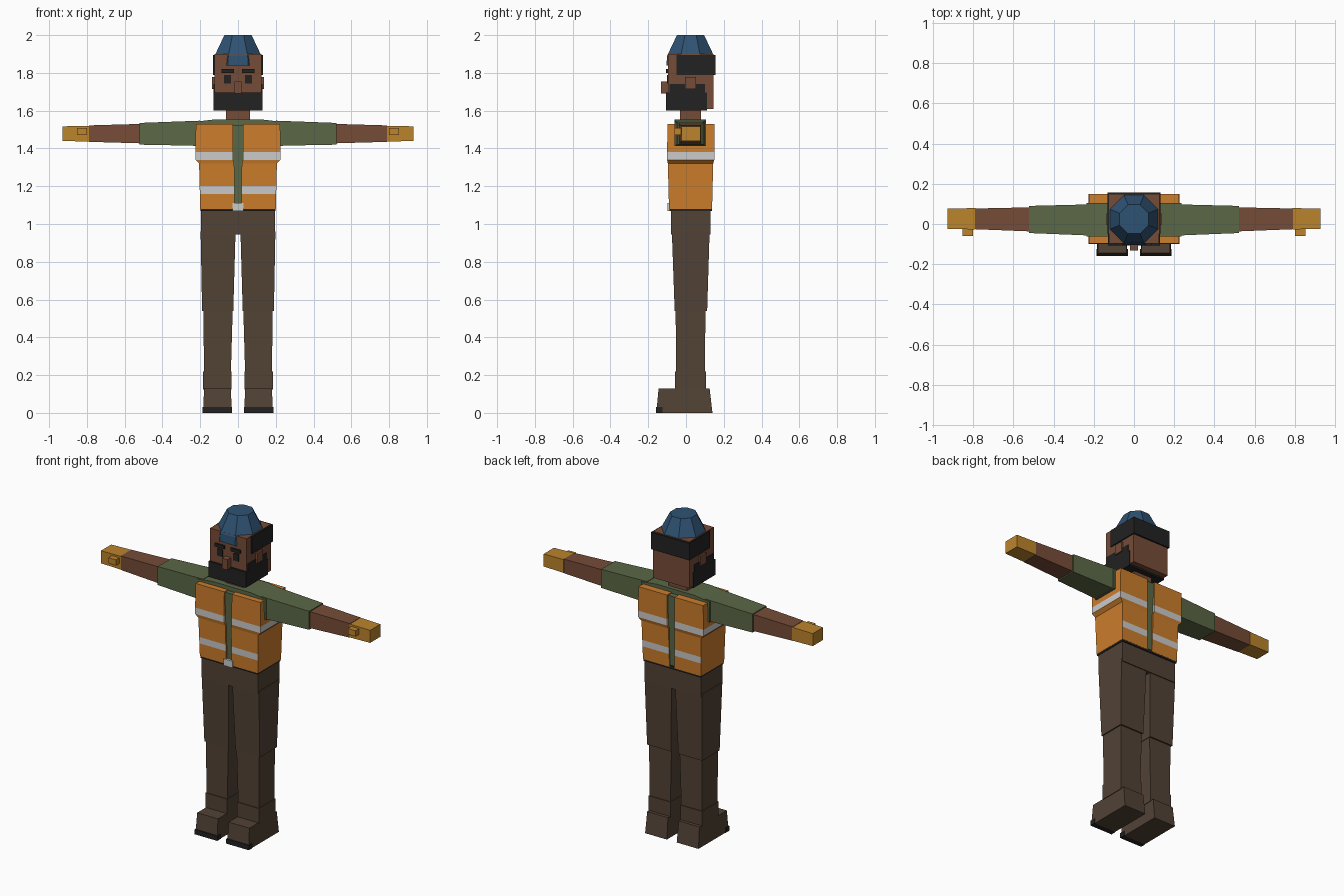
import bpy, bmesh, math

cube = bpy.data.objects.get("Cube")
if cube:
    bpy.data.objects.remove(cube, do_unlink=True)


def material(name, r, g, b):
    """Flat material from 0-255 sRGB values, stored linear."""
    lin = [((c / 255 + 0.055) / 1.055) ** 2.4 for c in (r, g, b)] + [1.0]
    m = bpy.data.materials.new(name)
    m.use_nodes = True
    m.diffuse_color = lin
    bsdf = next(n for n in m.node_tree.nodes if n.type == 'BSDF_PRINCIPLED')
    bsdf.inputs["Base Color"].default_value = lin
    bsdf.inputs["Roughness"].default_value = 0.9
    return m


ORANGE = material("vest orange", 204, 125, 44)
SILVER = material("reflective silver", 203, 203, 203)
GREEN = material("shirt green", 91, 104, 70)
SKIN = material("skin brown", 118, 76, 55)
BROWN = material("trouser brown", 82, 66, 53)
BLACK = material("black", 34, 34, 34)
BLUE = material("beanie blue", 47, 82, 115)
MUSTARD = material("glove mustard", 188, 132, 44)


def loft(name, rings, mats, rule=None):
    """Skin a stack of point rings, cap both ends, colour faces by rule."""
    bm = bmesh.new()
    vs = [[bm.verts.new(p) for p in ring] for ring in rings]
    n = len(rings[0])
    for a, b in zip(vs, vs[1:]):
        for i in range(n):
            j = (i + 1) % n
            bm.faces.new((a[i], a[j], b[j], b[i]))
    bm.faces.new(vs[0])
    bm.faces.new(vs[-1])
    bmesh.ops.recalc_face_normals(bm, faces=bm.faces)
    if rule:
        for f in bm.faces:
            f.material_index = rule(f.calc_center_median(), f.normal)
    me = bpy.data.meshes.new(name)
    bm.to_mesh(me)
    bm.free()
    for m in mats:
        me.materials.append(m)
    ob = bpy.data.objects.new(name, me)
    bpy.context.collection.objects.link(ob)
    return ob


def rect_z(z, x0, x1, y0, y1):
    return [(x0, y0, z), (x1, y0, z), (x1, y1, z), (x0, y1, z)]


def rect_x(x, y0, y1, z0, z1):
    return [(x, y0, z0), (x, y1, z0), (x, y1, z1), (x, y0, z1)]


def box(name, x0, x1, y0, y1, z0, z1, mat):
    return loft(name, [rect_z(z0, x0, x1, y0, y1), rect_z(z1, x0, x1, y0, y1)], [mat])


def pair(name, rings, mats, rule=None):
    """Left part at +x plus its mirrored right part."""
    for side, s in (("left", 1), ("right", -1)):
        loft(f"{side}_{name}", [[(s * x, y, z) for x, y, z in r] for r in rings], mats, rule)


def pair_box(name, x0, x1, y0, y1, z0, z1, mat):
    pair(name, [rect_z(z0, x0, x1, y0, y1), rect_z(z1, x0, x1, y0, y1)], [mat])


# Boots, with a dark toe cap at the sole
pair("boot", [rect_z(0, 0.034, 0.184, -0.157, 0.14),
              rect_z(0.13, 0.037, 0.18, -0.145, 0.125)], [BROWN])
pair_box("toe_sole", 0.031, 0.187, -0.16, -0.125, 0.0, 0.03, BLACK)

# Legs: cuff, shin and thigh
pair("trouser_cuff", [rect_z(0.125, 0.034, 0.184, -0.058, 0.105),
                      rect_z(0.22, 0.034, 0.184, -0.058, 0.105)], [BROWN])
pair("shin", [rect_z(0.20, 0.038, 0.18, -0.052, 0.10),
              rect_z(0.55, 0.028, 0.183, -0.055, 0.103)], [BROWN])
pair("thigh", [rect_z(0.54, 0.025, 0.19, -0.06, 0.112),
               rect_z(0.96, 0.013, 0.198, -0.075, 0.125)], [BROWN])

# Hips, belt and buckle
box("hips", -0.195, 0.195, -0.08, 0.13, 0.945, 1.075, BROWN)
box("belt", -0.198, 0.198, -0.088, 0.137, 1.07, 1.09, BLACK)
box("belt_buckle", -0.03, 0.03, -0.098, -0.08, 1.07, 1.112, SILVER)

# Shirt core showing through the vest opening, and shoulder yoke
loft("shirt", [rect_z(1.085, -0.19, 0.19, -0.082, 0.132),
               rect_z(1.32, -0.195, 0.195, -0.086, 0.136),
               rect_z(1.525, -0.20, 0.20, -0.09, 0.14)], [GREEN])
loft("shoulder_yoke", [rect_x(-0.237, -0.062, 0.105, 1.412, 1.54),
                       rect_x(-0.13, -0.062, 0.105, 1.412, 1.553),
                       rect_x(0.13, -0.062, 0.105, 1.412, 1.553),
                       rect_x(0.237, -0.062, 0.105, 1.412, 1.54)], [GREEN])


# Vest halves, reflective bands cut as face rows
def vest_rule(c, n):
    upper = 1.34 < c.z < 1.38
    lower = 1.16 < c.z < 1.20 and abs(n.y) > 0.5
    return 1 if upper or lower else 0


vest = [(1.08, 0.018, 0.20, -0.090, 0.138),
        (1.16, 0.018, 0.202, -0.092, 0.140),
        (1.20, 0.019, 0.203, -0.093, 0.141),
        (1.32, 0.020, 0.206, -0.096, 0.144),
        (1.34, 0.026, 0.226, -0.100, 0.150),
        (1.38, 0.026, 0.226, -0.100, 0.150),
        (1.53, 0.026, 0.223, -0.098, 0.150)]
pair("vest_half", [rect_z(*r) for r in vest], [ORANGE, SILVER], vest_rule)

# Arms: sleeve, bare forearm, glove and thumb
pair("sleeve", [rect_x(0.20, -0.058, 0.098, 1.414, 1.547),
                rect_x(0.522, -0.045, 0.09, 1.42, 1.535)], [GREEN])
pair("forearm", [rect_x(0.51, -0.037, 0.083, 1.427, 1.53),
                 rect_x(0.79, -0.026, 0.077, 1.435, 1.522)], [SKIN])
pair("glove", [rect_x(0.788, -0.027, 0.079, 1.437, 1.52),
               rect_x(0.928, -0.024, 0.077, 1.439, 1.517)], [MUSTARD])
pair_box("thumb", 0.80, 0.852, -0.06, -0.02, 1.472, 1.508, MUSTARD)

# Neck and head
box("neck", -0.063, 0.063, -0.032, 0.08, 1.53, 1.63, SKIN)
box("head", -0.125, 0.125, -0.096, 0.146, 1.61, 1.90, SKIN)
box("hair_band", -0.132, 0.132, -0.05, 0.156, 1.79, 1.896, BLACK)

# Face
box("nose", -0.019, 0.019, -0.132, -0.09, 1.69, 1.755, SKIN)
pair_box("eye", 0.037, 0.073, -0.101, -0.094, 1.745, 1.79, BLACK)
pair_box("eyebrow", 0.022, 0.087, -0.106, -0.094, 1.80, 1.82, BLACK)
pair_box("ear", 0.12, 0.137, -0.005, 0.052, 1.715, 1.778, SKIN)
box("beard", -0.129, 0.129, -0.107, 0.112, 1.60, 1.697, BLACK)
pair_box("sideburn", 0.12, 0.129, -0.087, 0.10, 1.69, 1.74, BLACK)


# Eight-sided beanie with a flat facet facing forward
def octagon(z, apothem, cy=0.024):
    r = apothem / math.cos(math.pi / 8)
    angles = [(i + 0.5) * math.pi / 4 for i in range(8)]
    return [(r * math.cos(a), cy + r * math.sin(a), z) for a in angles]


loft("beanie", [octagon(1.84, 0.128), octagon(1.89, 0.124),
                octagon(2.0, 0.072)], [BLUE])
